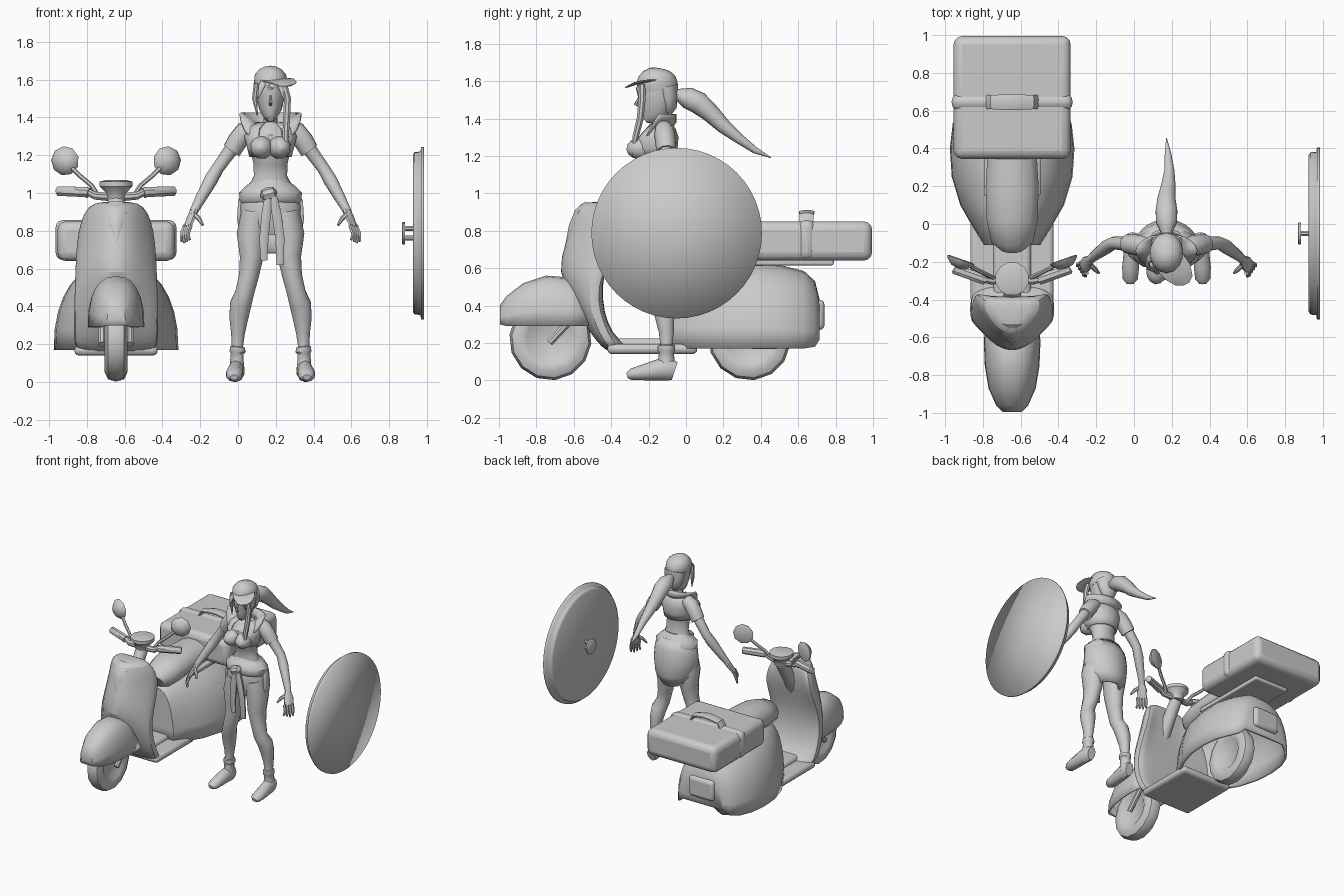
import bpy, bmesh, math
from mathutils import Vector as V

S, W = -0.645, 0.172      # centre planes of the scooter and of the woman


def make(name, verts, faces, mirror=None, solid=0, bevel=0, sub=0, angle=42):
    verts = [V(v) for v in verts]
    if mirror is not None:
        n = len(verts)
        verts += [V((2 * mirror - v.x, v.y, v.z)) for v in verts]
        faces = list(faces) + [[i + n for i in reversed(f)] for f in faces]
    me = bpy.data.meshes.new(name)
    me.from_pydata(verts, [], faces)
    bm = bmesh.new()
    bm.from_mesh(me)
    bmesh.ops.remove_doubles(bm, verts=bm.verts, dist=1e-5)
    bmesh.ops.recalc_face_normals(bm, faces=bm.faces)
    bm.to_mesh(me)
    bm.free()
    ob = bpy.data.objects.new(name, me)
    bpy.context.collection.objects.link(ob)
    if solid:
        m = ob.modifiers.new("thickness", 'SOLIDIFY')
        m.thickness, m.offset = solid, -1
    if bevel:
        m = ob.modifiers.new("bevel", 'BEVEL')
        m.width, m.segments = bevel, 3
    if sub:
        m = ob.modifiers.new("smooth", 'SUBSURF')
        m.levels = m.render_levels = sub
    bpy.ops.object.select_all(action='DESELECT')
    bpy.context.view_layer.objects.active = ob
    ob.select_set(True)
    bpy.ops.object.shade_smooth_by_angle(angle=math.radians(angle))
    return ob


def loft(name, rings, closed=True, caps=(True, True), **kw):
    n = len(rings[0])
    faces = []
    for r in range(len(rings) - 1):
        for i in range(n if closed else n - 1):
            a, b, j = r * n, r * n + n, (i + 1) % n
            faces.append([a + i, a + j, b + j, b + i])
    if caps[0]:
        faces.append(list(range(n)))
    if caps[1]:
        faces.append(list(range((len(rings) - 1) * n, len(rings) * n)))
    return make(name, [p for r in rings for p in r], faces, **kw)


def tube(name, pts, n=10, ref=(1, 0, 0), **kw):
    """Sweep of ovals: each point is x, y, z, half width along ref, other half width."""
    c, rings = [V(p[:3]) for p in pts], []
    for i, p in enumerate(pts):
        t = (c[min(i + 1, len(c) - 1)] - c[max(i - 1, 0)]).normalized()
        u = (V(ref) - t * t.dot(V(ref))).normalized()
        w = t.cross(u)
        angs = [2 * math.pi * (k + .5) / n for k in range(n)]
        rings.append([c[i] + u * p[3] * math.cos(a) + w * p[-1] * math.sin(a) for a in angs])
    return loft(name, rings, **kw)


def lathe(name, prof, o, axis, n=16, **kw):
    ax = V(axis).normalized()
    u = ax.orthogonal().normalized()
    w = ax.cross(u)
    return loft(name, [[V(o) + ax * d + (u * math.cos(a) + w * math.sin(a)) * max(r, 1e-3)
                        for a in [2 * math.pi * k / n for k in range(n)]] for d, r in prof], **kw)


def arch(name, secs, n=13, p=1.0, **kw):
    """Open-bottomed shell along y; sections are y, half width, bottom, top."""
    rings = []
    for y, h, b, t in secs:
        rings.append([(S + h * math.copysign(abs(math.cos(a)) ** p, math.cos(a)), y,
                       b + (t - b) * abs(math.sin(a)) ** p)
                      for a in [math.pi * k / (n - 1) for k in range(n)]])
    return loft(name, rings, closed=False, **kw)


def box(name, lo, hi, bevel, **kw):
    v = [(x, y, z) for x in (lo[0], hi[0]) for y in (lo[1], hi[1]) for z in (lo[2], hi[2])]
    f = [(0, 1, 3, 2), (4, 6, 7, 5), (0, 4, 5, 1), (2, 3, 7, 6), (0, 2, 6, 4), (1, 5, 7, 3)]
    return make(name, v, f, bevel=bevel, **kw)


# ---------- scooter ----------
tyre = [(-.03, 0), (-.035, .11), (-.05, .13), (-.06, .17), (-.042, .207), (0, .22),
        (.042, .207), (.06, .17), (.05, .13), (.035, .11), (.03, 0)]
for nm, y in (("front_wheel", -.725), ("rear_wheel", .34)):
    lathe(nm, tyre, (S, y, .22), (1, 0, 0), 14)
tube("fork", [(S + .075, -.73, .2, .02), (S + .075, -.58, .36, .02)], 8, mirror=S)
arch("front_fender", [(-.995, .05, .30, .40), (-.96, .085, .29, .45), (-.87, .125, .29, .52),
                      (-.75, .145, .29, .56), (-.62, .15, .29, .55), (-.52, .14, .29, .48)],
     p=.8, solid=.012, caps=(True, False))

# leg shield: front bow, side edge and back for each height
rings = []
for z, w, yf, ye, yb in [(.955, .08, -.54, -.48, -.41), (.935, .15, -.585, -.46, -.39),
                         (.85, .19, -.615, -.42, -.38), (.74, .21, -.645, -.42, -.39),
                         (.58, .218, -.695, -.50, -.44), (.43, .222, -.605, -.53, -.45),
                         (.30, .225, -.545, -.49, -.42), (.21, .225, -.48, -.45, -.36),
                         (.145, .21, -.42, -.39, -.26)]:
    us = [-1 + k / 4 for k in range(9)]
    rings.append([(S + w * u, yf + (ye - yf) * u * u, z) for u in us] +
                 [(S + w * u, yb + (ye + .06 - yb) * u ** 4, z) for u in reversed(us)])
loft("leg_shield", rings, sub=1)
tube("horn_cover", [(S, -.52, .935, .065, .03), (S, -.565, .895, .06, .035), (S, -.60, .82, .037, .03),
                    (S, -.635, .73, .006, .01)], 8)
box("floorboard", (S - .22, -.42, .14), (S + .22, .06, .195), .025)
box("floor_tunnel", (S - .10, -.42, .17), (S + .10, 0, .225), .03)
arch("rear_body", [(-.11, .15, .17, .58), (-.03, .20, .17, .63), (.1, .275, .17, .64), (.25, .32, .17, .64),
                   (.4, .33, .17, .635), (.53, .315, .17, .61), (.63, .275, .17, .585),
                   (.69, .23, .18, .53), (.715, .18, .22, .43)], n=17, p=.88, solid=.02)
tube("seat", [(S, -.125, .64, .07, .06), (S, -.09, .66, .115, .09), (S, .03, .685, .14, .105),
              (S, .2, .70, .145, .10), (S, .37, .70, .135, .10)], 12)
box("tail_light", (S - .11, .66, .27), (S + .11, .74, .43), .025)

# headset, handlebars and mirrors
tube("steering_column", [(S, -.29, .97, .045), (S, -.40, .80, .05), (S, -.62, .4, .05)], 10)
lathe("headset", [(0, .0), (0, .05), (.04, .055), (.075, .09), (.10, .09), (.108, .06), (.108, 0)],
      (S, -.29, .96), (0, 0, 1), 12)
tube("handlebar", [(S + .03, -.29, .98, .025), (S + .11, -.30, .985, .022), (S + .16, -.29, 1.01, .018)],
     8, ref=(0, 0, 1), mirror=S)
tube("grip", [(S + .145, -.295, 1.0, .029), (S + .16, -.29, 1.005, .029),
              (S + .305, -.24, 1.01, .027), (S + .31, -.237, 1.01, .02)], 8, ref=(0, 0, 1), mirror=S)
tube("mirror_stalk", [(S + .09, -.29, .98, .012), (S + .13, -.27, 1.04, .012),
                      (S + .19, -.24, 1.09, .012), (S + .26, -.20, 1.16, .012)], 6, ref=(0, 1, 0), mirror=S)
lathe("mirror", [(-.03, 0), (-.026, .04), (0, .07), (.015, .078), (.02, .068), (.02, 0)],
      (S + .275, -.205, 1.17), (-.35, 1, 0), 9, mirror=S)

# luggage box
box("luggage_plate", (S - .15, .15, .615), (S + .15, .79, .65), .01)
box("luggage_box", (S - .31, .345, .64), (S + .31, .995, .85), .045)
box("luggage_band", (S - .32, .60, .645), (S + .32, .69, .857), .04)
tube("luggage_handle", [(S - .135, .645, .84, .04, .012), (S - .11, .645, .885, .04, .012),
                        (S - .03, .645, .90, .045, .012), (S + .03, .645, .90, .045, .012),
                        (S + .11, .645, .885, .04, .012), (S + .135, .645, .84, .04, .012)],
     8, ref=(0, 1, 0))

# ---------- round shield, rim normals left soft so the face reads as a dish ----------
D = (0, -.05, .787)
lathe("round_shield", [(.925, 0), (.925, .415), (.935, .43), (.966, .432), (.968, .456),
                       (.985, .456), (.985, 0)], D, (1, 0, 0), 48, angle=180)
lathe("shield_knob", [(.868, 0), (.868, .055), (.872, .06), (.884, .06), (.884, 0)], D, (1, 0, 0), 10)
for dz in (-.025, .025):
    tube("knob_stem", [(.88, D[1], D[2] + dz, .014), (.93, D[1], D[2] + dz, .014)], 8, ref=(0, 0, 1))

# ---------- woman: body ----------
def body(name, secs, **kw):
    """Stack of ovals: z, half width, front y, back y."""
    return tube(name, [(W, (f + b) / 2, z, h, (b - f) / 2) for z, h, f, b in secs], 14, **kw)


body("torso", [(.79, .07, -.2, -.09), (.83, .14, -.225, -.06), (.92, .155, -.23, -.04), (1.0, .135, -.215, -.05),
               (1.09, .09, -.20, -.075), (1.16, .093, -.215, -.08), (1.22, .108, -.25, -.07),
               (1.29, .128, -.25, -.06), (1.34, .11, -.205, -.07), (1.375, .05, -.185, -.09)])
lathe("bust", [(-.08, .045), (-.04, .062), (0, .06), (.035, .05), (.06, .028), (.07, 0)],
      (W + .05, -.25, 1.24), (.15, -1, -.05), 12, mirror=W)
tube("neck", [(W, -.13, 1.34, .045), (W, -.14, 1.40, .037), (W, -.15, 1.47, .04)])
body("head", [(1.395, .018, -.245, -.20), (1.41, .036, -.255, -.15), (1.445, .06, -.257, -.09),
              (1.50, .074, -.255, -.062), (1.55, .08, -.258, -.053), (1.60, .078, -.25, -.055)])
tube("nose", [(W, -.248, 1.515, .006), (W, -.27, 1.475, .009), (W, -.25, 1.467, .008)], 6)
tube("leg", [(W + .08, -.14, .90, .075, .09), (W + .102, -.14, .78, .08, .09), (W + .10, -.145, .66, .064, .078),
             (W + .115, -.15, .56, .054, .062), (W + .137, -.155, .47, .051, .052), (W + .158, -.13, .41, .058, .056),
             (W + .168, -.115, .34, .052, .052), (W + .172, -.105, .26, .038, .042), (W + .175, -.105, .2, .032, .034),
             (W + .178, -.105, .12, .032, .036)], 12, mirror=W)
body("shorts", [(.78, .10, -.21, -.07), (.84, .158, -.232, -.05), (.93, .163, -.237, -.035), (1.0, .14, -.22, -.045)])
tube("arm", [(W + .11, -.12, 1.335, .04), (W + .155, -.115, 1.30, .044), (W + .215, -.105, 1.22, .038),
             (W + .28, -.10, 1.13, .034), (W + .315, -.12, 1.07, .037), (W + .37, -.16, .97, .029),
             (W + .408, -.19, .90, .022)], 10, mirror=W)
tube("palm", [(W + .402, -.187, .91, .022, .022), (W + .42, -.205, .87, .038, .018),
              (W + .44, -.23, .82, .036, .015)], 8, ref=(-.5, -1, 0), mirror=W)
for k in range(4):
    x, y = W + .452 - .010 * k, -.205 - .018 * k
    tube("finger", [(x, y, .83, .012), (x + .016, y - .01, .785, .012),
                    (x + .02 - .005 * k, y - .018, .735 + .008 * abs(k - 1), .007)], 6, mirror=W)
tube("thumb", [(W + .41, -.21, .89, .014), (W + .378, -.24, .865, .013), (W + .358, -.26, .83, .007)], 6, mirror=W)

# boots
tube("foot", [(W + .18, -.06, .05, .034, .05), (W + .18, -.09, .06, .044, .06), (W + .185, -.15, .056, .043, .056),
              (W + .19, -.23, .042, .047, .042), (W + .192, -.29, .032, .042, .032), (W + .192, -.315, .025, .02, .015)],
     10, mirror=W)
tube("boot_shaft", [(W + .178, -.108, .05, .042, .046), (W + .178, -.105, .11, .038, .044),
                    (W + .176, -.105, .15, .036, .04), (W + .175, -.105, .16, .044, .048),
                    (W + .174, -.105, .185, .042, .046), (W + .173, -.105, .19, .03, .03)], 10, mirror=W)

# ---------- clothing ----------
def wrap(name, rows, a0, n=17, solid=.01):
    """Sheet round the back: rows of z, half width, half depth, centre y, front drop."""
    angs = [math.radians(a0 + (360 - 2 * a0) * k / (n - 1)) for k in range(n)]
    return loft(name, [[(W + h * math.sin(a), y - d * math.cos(a), z - drop * max(0, math.cos(a)))
                        for a in angs] for z, h, d, y, drop in rows],
                closed=False, caps=(False, False), solid=solid)


wrap("short_jacket", [(1.19, .112, .10, -.155, 0), (1.24, .125, .125, -.17, 0), (1.30, .14, .115, -.155, 0),
                      (1.345, .125, .085, -.14, 0), (1.375, .07, .06, -.135, 0)], 28)
wrap("collar", [(1.355, .06, .06, -.14, .06), (1.385, .10, .085, -.145, .11), (1.425, .16, .09, -.15, .17)], 42)
tube("short_sleeve", [(W + .09, -.12, 1.35, .045), (W + .135, -.115, 1.325, .055), (W + .175, -.11, 1.275, .055),
                      (W + .205, -.105, 1.225, .052), (W + .212, -.105, 1.225, .04)], 10, mirror=W)
body("waist_wrap", [(.94, .155, -.235, -.035), (.96, .168, -.25, -.015), (1.0, .17, -.25, -.01),
                    (1.035, .135, -.23, -.025), (1.06, .102, -.21, -.05), (1.075, .09, -.20, -.06)])
wrap("back_drape", [(1.04, .13, .115, -.14, 0), (.96, .172, .15, -.14, 0), (.86, .178, .165, -.14, 0),
                    (.76, .16, .155, -.13, 0), (.68, .10, .12, -.12, 0)], 85, solid=.02)
lathe("wrap_knot", [(-.045, .005), (-.03, .03), (0, .036), (.03, .03), (.045, .005)],
      (W - .01, -.26, .995), (1, 0, .3), 8)
for x, z in ((-.035, .645), (.05, .62)):
    tube("hanging_sleeve", [(W + x * .2, -.265, 1.0, .022, .018), (W + x * .6, -.265, .9, .027, .018),
                            (W + x, -.26, .76, .026, .016), (W + x, -.25, z, .02, .014)], 8)

# ---------- cap and hair ----------
body("cap", [(1.55, .082, -.252, -.045), (1.585, .089, -.264, -.045), (1.625, .085, -.257, -.058),
             (1.653, .062, -.23, -.085), (1.668, .032, -.195, -.12), (1.672, .004, -.16, -.152)])
tube("cap_brim", [(.19, -.2, 1.60, .085, .009), (.235, -.255, 1.592, .08, .008), (.265, -.30, 1.575, .055, .006),
                  (.275, -.318, 1.568, .02, .004)], 10)
body("back_hair", [(1.43, .03, -.12, -.075), (1.46, .058, -.13, -.05), (1.51, .08, -.14, -.044), (1.57, .085, -.17, -.042)])
tube("ponytail", [(W, -.075, 1.535, .022), (W, -.035, 1.525, .036), (W, .01, 1.51, .058), (W, .065, 1.485, .06),
                  (W, .13, 1.43, .05), (W + .01, .20, 1.36, .04), (W + .015, .28, 1.295, .028),
                  (W + .008, .37, 1.23, .018), (W, .455, 1.19, .002)], 10)
tube("long_lock", [(W + .07, -.235, 1.58, .018), (W + .09, -.235, 1.50, .02), (W + .085, -.245, 1.40, .02),
                   (W + .08, -.27, 1.30, .018), (W + .085, -.29, 1.20, .004)], 8)
tube("side_lock", [(W - .075, -.215, 1.58, .015), (W - .083, -.21, 1.50, .016), (W - .07, -.22, 1.41, .003)], 8)
for x0, x1, z in ((-.035, -.065, 1.50), (.015, -.015, 1.54), (.045, .068, 1.50)):
    tube("fringe_lock", [(W + x0, -.24, 1.59, .02, .01), (W + (x0 + x1) / 2, -.258, 1.56, .017, .01),
                         (W + x1, -.25, z, .003)], 6)
